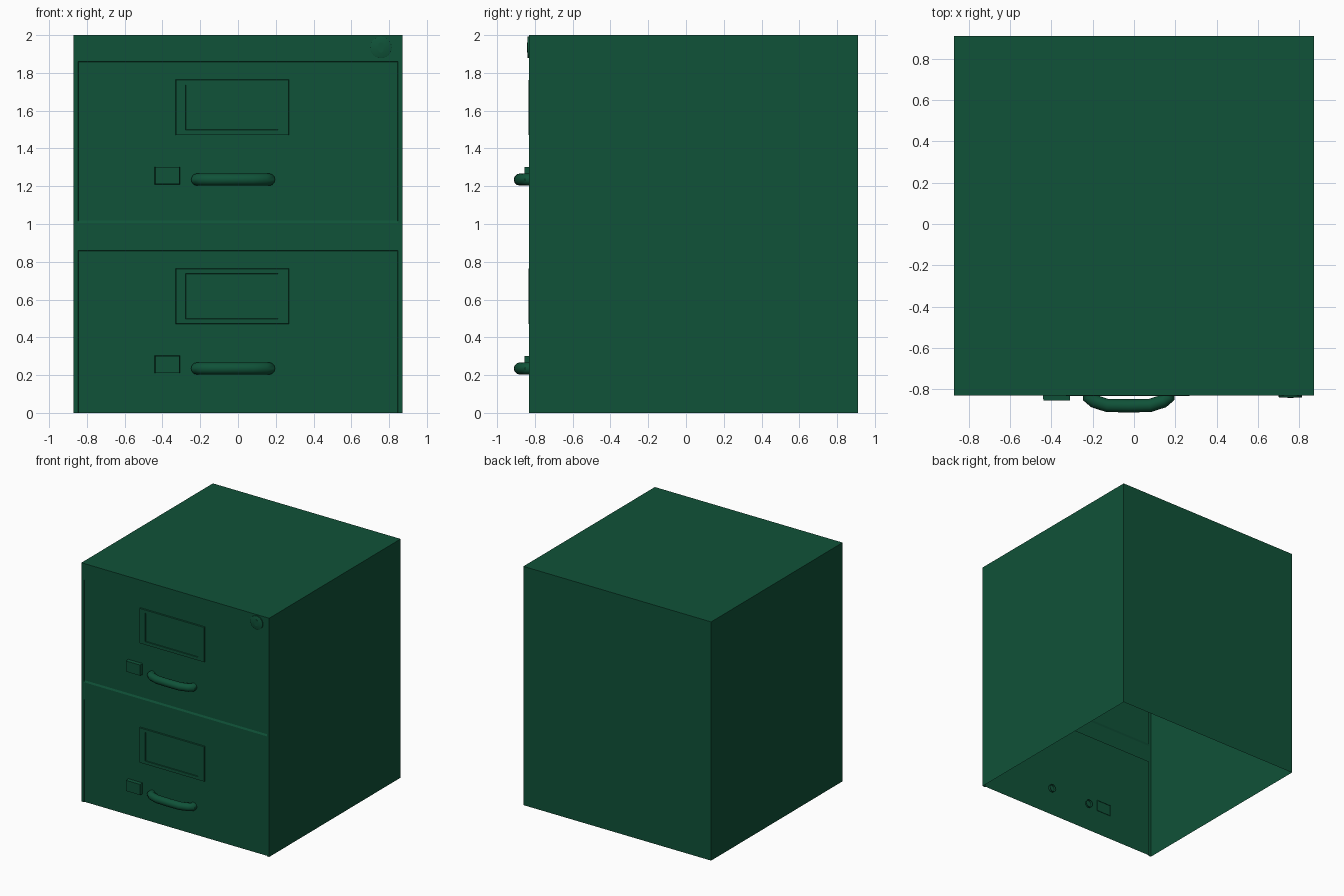
import bpy, bmesh, math
from mathutils import Vector

if "Cube" in bpy.data.objects:
    bpy.data.objects.remove(bpy.data.objects["Cube"])

FRONT, BACK, W, H = -0.83, 0.91, 0.87, 2.0
DEPTH = 0.008

green = bpy.data.materials.new("green_paint")
green.diffuse_color = (0.005, 0.085, 0.04, 1)
green.use_nodes = True
green.node_tree.nodes["Principled BSDF"].inputs["Base Color"].default_value = green.diffuse_color


def finish(name, bm, smooth=False, normals=True):
    bmesh.ops.remove_doubles(bm, verts=bm.verts, dist=1e-5)
    if normals:
        bmesh.ops.recalc_face_normals(bm, faces=bm.faces)
    me = bpy.data.meshes.new(name)
    bm.to_mesh(me)
    bm.free()
    me.materials.append(green)
    ob = bpy.data.objects.new(name, me)
    bpy.context.collection.objects.link(ob)
    if smooth:
        bpy.ops.object.select_all(action='DESELECT')
        ob.select_set(True)
        bpy.context.view_layer.objects.active = ob
        bpy.ops.object.shade_smooth_by_angle(angle=math.radians(40))
    return ob


def face(bm, pts):
    return bm.faces.new([bm.verts.new(p) for p in pts])


def rect(x0, x1, z0, z1, y):
    return [(x0, y, z0), (x1, y, z0), (x1, y, z1), (x0, y, z1)]


def bridge(bm, a, b, sides=range(4)):
    for i in sides:
        j = (i + 1) % 4
        face(bm, [a[i], a[j], b[j], b[i]])


# Thin cabinet shell, open underneath, with shallow drawer recesses in front
bm = bmesh.new()
bridge(bm, rect(-W, W, 0, H, FRONT), rect(-W, W, 0, H, BACK), (1, 2, 3))
face(bm, rect(-W, W, 0, H, BACK)[::-1])
xi = 0.848
for x0, x1 in ((-W, -xi), (-xi, xi), (xi, W)):
    for z0, z1 in ((0, 0.86), (0.86, 1.005), (1.005, 1.86), (1.86, H)):
        if x0 == -xi and z0 in (0, 1.005):
            continue
        face(bm, rect(x0, x1, z0, z1, FRONT))
for z0, z1, rise, sides in ((0, 0.86, 0, (1, 2, 3)), (1.005, 1.86, 0.014, range(4))):
    inner = rect(-xi + 0.003, xi - 0.003, z0 + rise, z1 - 0.002, FRONT + DEPTH)
    bridge(bm, rect(-xi, xi, z0, z1, FRONT), inner, sides)
    face(bm, inner)
finish("cabinet_body", bm)


def label_holder(name, z):
    bm = bmesh.new()
    loops = [rect(-0.33, 0.27, z + 0.47, z + 0.765, FRONT + DEPTH),
             rect(-0.328, 0.268, z + 0.472, z + 0.763, FRONT - 0.003),
             rect(-0.277, 0.213, z + 0.498, z + 0.737, FRONT - 0.003),
             rect(-0.275, 0.211, z + 0.5, z + 0.735, FRONT + 0.003)]
    for a, b in zip(loops, loops[1:]):
        bridge(bm, a, b)
    face(bm, loops[-1])
    finish(name, bm, normals=False)


def latch(name, z):
    bm = bmesh.new()
    back = rect(-0.443, -0.307, z + 0.21, z + 0.303, FRONT + 0.012)
    front = rect(-0.438, -0.311, z + 0.212, z + 0.301, FRONT - 0.024)
    bridge(bm, back, front)
    face(bm, front)
    finish(name, bm, normals=False)


def handle(name, z):
    # Rounded bar swept along a bowed path, ends set into the drawer
    path = [(-0.215, -0.805), (-0.218, -0.84), (-0.195, -0.857), (-0.13, -0.878),
            (-0.026, -0.880), (0.078, -0.878), (0.143, -0.857), (0.166, -0.84),
            (0.163, -0.805)]
    path = [Vector((x, y, z + 0.235)) for x, y in path]
    n, r = 12, 0.032
    bm = bmesh.new()
    rings = []
    for i, p in enumerate(path):
        t = (path[min(i + 1, len(path) - 1)] - path[max(i - 1, 0)]).normalized()
        side = t.cross(Vector((0, 0, 1)))
        rings.append([bm.verts.new(p + r * (math.cos(a) * side + math.sin(a) * Vector((0, 0, 1))))
                      for a in (2 * math.pi * k / n for k in range(n))])
    for a, b in zip(rings, rings[1:]):
        for k in range(n):
            bm.faces.new([a[k], a[(k + 1) % n], b[(k + 1) % n], b[k]])
    finish(name, bm, smooth=True)


for label, z in (("lower", 0.0), ("upper", 1.0)):
    label_holder(label + "_label_holder", z)
    latch(label + "_latch", z)
    handle(label + "_handle", z)


def circle(r, y, n=24):
    return [(0.757 + r * math.cos(2 * math.pi * k / n), y,
             1.935 + r * math.sin(2 * math.pi * k / n)) for k in range(n)]


# Round lock with raised rim
bm = bmesh.new()
loops = [circle(0.057, FRONT), circle(0.057, FRONT - 0.008), circle(0.053, FRONT - 0.010)]
for a, b in zip(loops, loops[1:]):
    for k in range(24):
        j = (k + 1) % 24
        face(bm, [a[k], a[j], b[j], b[k]])
face(bm, loops[-1])
finish("lock_disc", bm, smooth=True)

# Keyhole outline on the lock: round-ended slot
bm = bmesh.new()
slot = []
for k in range(14):
    a = math.pi * (k if k < 7 else k - 1) / 6
    slot.append((0.757 + 0.014 * math.cos(a), 1.935 + 0.014 * math.sin(a) + (0.013 if k < 7 else -0.013)))
front = face(bm, [(x, FRONT - 0.012, z) for x, z in slot])
bmesh.ops.recalc_face_normals(bm, faces=bm.faces)
ext = bmesh.ops.extrude_face_region(bm, geom=[front])
bmesh.ops.translate(bm, verts=[v for v in ext["geom"] if isinstance(v, bmesh.types.BMVert)], vec=(0, 0.003, 0))
finish("keyhole", bm)
